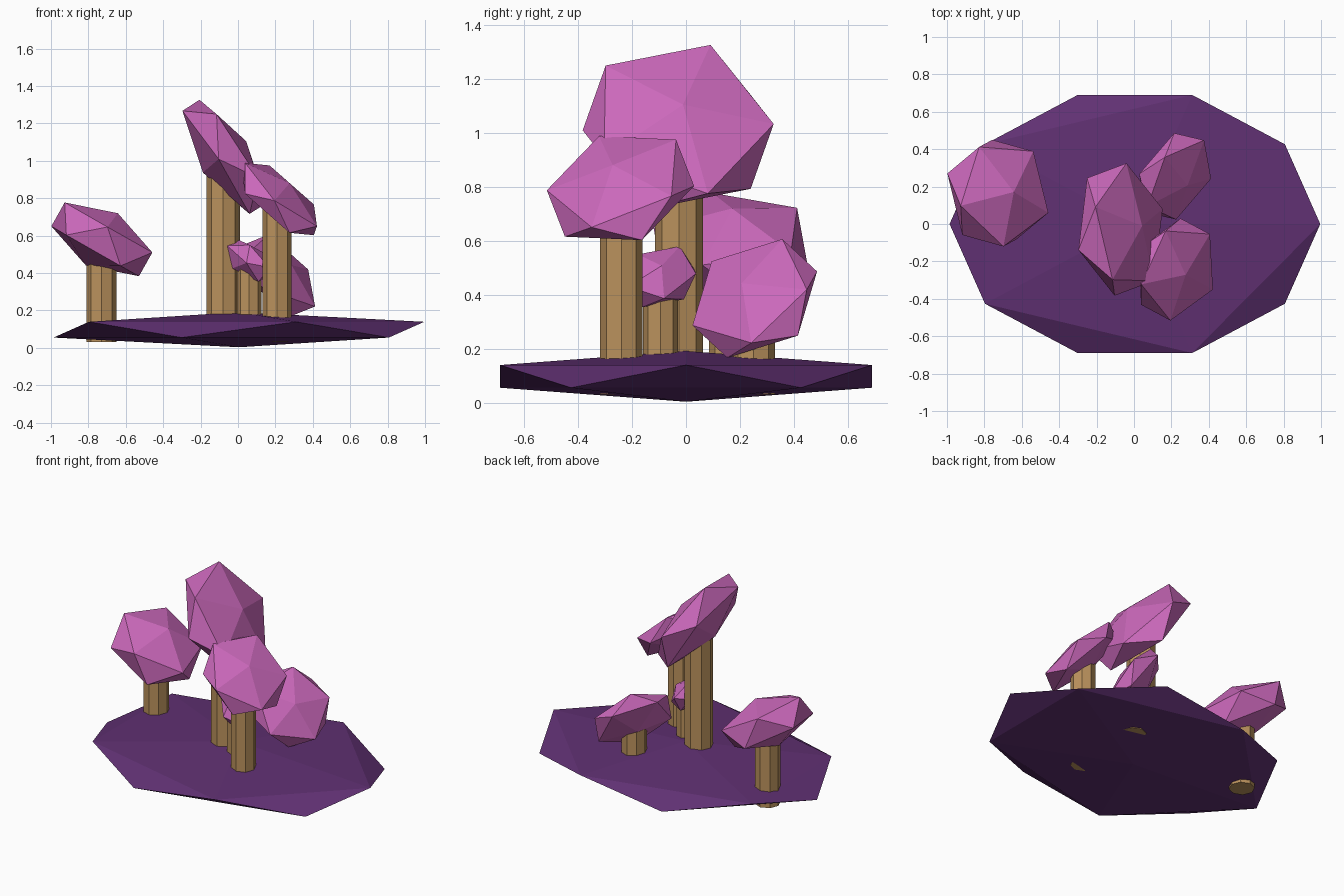
import bpy
import bmesh
from mathutils import Matrix, Vector

cube = bpy.data.objects.get("Cube")
if cube:
    bpy.data.objects.remove(cube, do_unlink=True)


def material(name, colour):
    mat = bpy.data.materials.new(name)
    mat.use_nodes = True
    rgba = (*colour, 1.0)
    mat.diffuse_color = rgba
    mat.node_tree.nodes["Principled BSDF"].inputs["Base Color"].default_value = rgba
    return mat


pink = material("blossom pink", (0.60, 0.14, 0.50))
tan = material("trunk tan", (0.50, 0.29, 0.11))
purple = material("ground purple", (0.117, 0.03, 0.17))


def finish(name, bm, mat):
    """Turn a bmesh into a flat shaded object."""
    bmesh.ops.recalc_face_normals(bm, faces=bm.faces[:])
    mesh = bpy.data.meshes.new(name)
    bm.to_mesh(mesh)
    bm.free()
    mesh.materials.append(mat)
    obj = bpy.data.objects.new(name, mesh)
    bpy.context.collection.objects.link(obj)
    return obj


def columns(vectors):
    return Matrix(vectors).transposed()


def add_crown(name, centre, facet):
    """Stretch and tilt an icosahedron so one facet has the given corner offsets."""
    bm = bmesh.new()
    bmesh.ops.create_icosphere(bm, subdivisions=1, radius=1.0)
    bm.faces.ensure_lookup_table()
    source = columns([v.co.copy() for v in bm.faces[0].verts])
    shape = columns([Vector(corner) for corner in facet]) @ source.inverted()
    bm.transform(Matrix.Translation(centre) @ shape.to_4x4())
    return finish(name, bm, pink)


def add_trunk(name, x, y, radius, bottom, top):
    bm = bmesh.new()
    bmesh.ops.create_cone(bm, cap_ends=True, segments=8, radius1=radius,
                          radius2=radius, depth=top - bottom)
    bm.transform(Matrix.Translation((x, y, (top + bottom) / 2)))
    return finish(name, bm, tan)


# Ground: a flattened icosahedron
bm = bmesh.new()
bmesh.ops.create_icosphere(bm, subdivisions=1, radius=1.0)
bm.transform(Matrix.Translation((0.005, 0, 0.097)) @ Matrix.Diagonal((1.108, 0.811, 0.094, 1)))
finish("ground", bm, purple)

# Trees: name, crown centre, crown facet corners, trunk centre and radius
trees = [
    ("tall", (-0.072, -0.029, 1.021),
     [(-0.134, 0.12, 0.305), (-0.225, -0.11, 0.246), (-0.179, 0.275, 0.112)],
     (-0.079, -0.026), 0.089),
    ("right", (-0.728, 0.165, 0.58),
     [(-0.27, 0.105, 0.07), (-0.10, 0.247, 0.142), (-0.03, 0.285, -0.066)],
     (-0.73, 0.165), 0.08),
    ("front", (0.222, -0.243, 0.795),
     [(-0.20, 0.107, 0.145), (-0.053, 0.206, 0.18), (0.027, 0.273, 0.008)],
     (0.209, -0.24), 0.078),
    ("back", (0.22, 0.255, 0.386),
     [(-0.055, 0.102, 0.22), (-0.005, 0.231, 0.10), (0.155, 0.193, 0.033)],
     (0.215, 0.25), 0.08),
    ("small", (0.055, -0.093, 0.466),
     [(-0.055, 0.07, 0.113), (-0.113, -0.012, 0.08), (-0.112, 0.121, 0.036)],
     (0.06, -0.095), 0.065),
]
for name, centre, facet, (x, y), radius in trees:
    add_crown(name + "_tree_crown", centre, facet)
    add_trunk(name + "_tree_trunk", x, y, radius, 0.03, centre[2] - 0.02)
